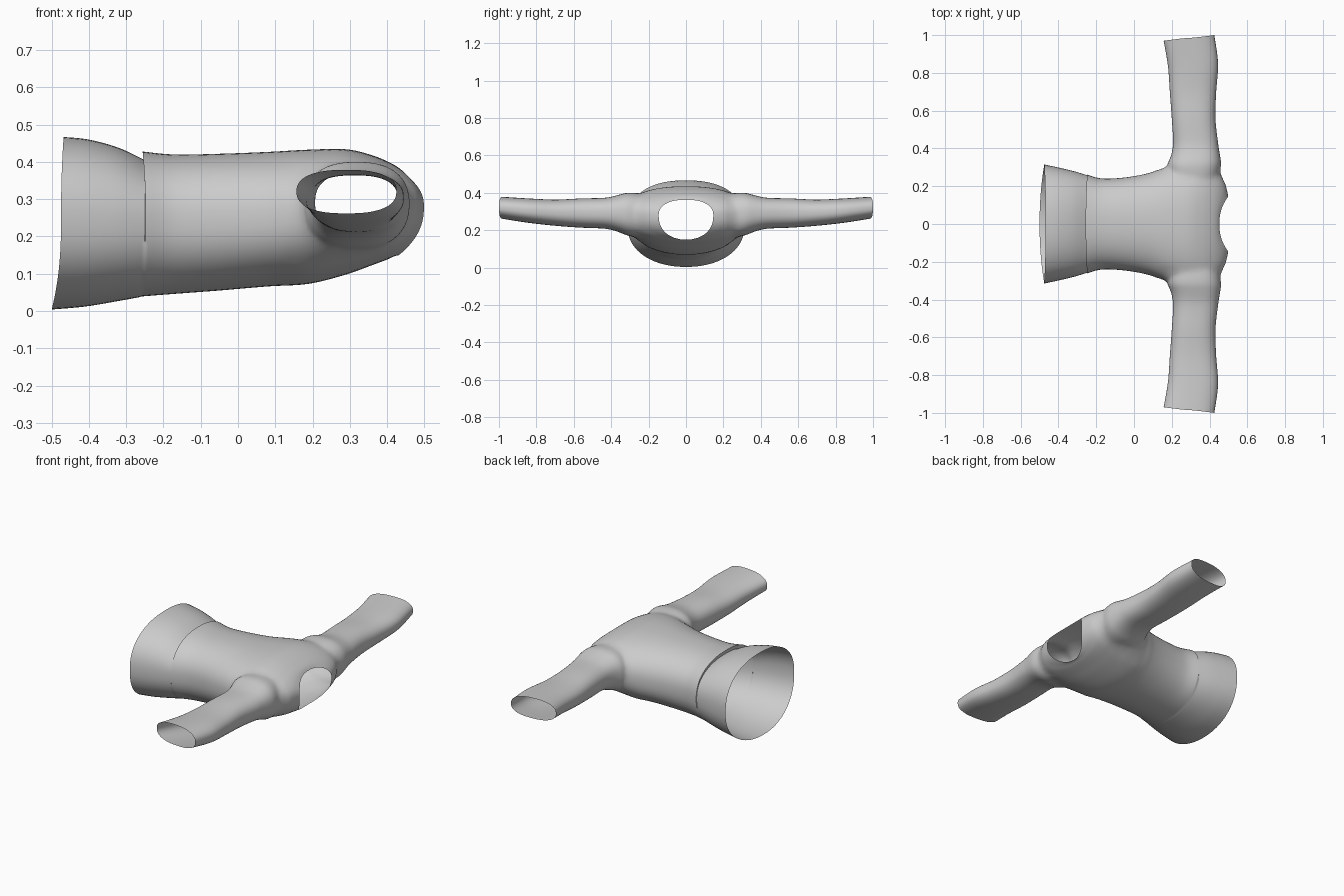
import bpy, bmesh
from math import cos, sin, pi, copysign
from mathutils import Vector

if "Cube" in bpy.data.objects:
    bpy.data.objects.remove(bpy.data.objects["Cube"])

N = 72


def spow(v, n):
    return copysign(abs(v) ** (2 / n), v)


def resample(keys, steps):
    """Smooth (Catmull-Rom) in-betweens for a list of section parameters."""
    out = []
    for i in range(len(keys) - 1):
        p = [keys[max(0, min(len(keys) - 1, i + k))] for k in (-1, 0, 1, 2)]
        for s in range(steps):
            t = s / steps
            out.append([0.5 * (2 * b + (c - a) * t + (2 * a - 5 * b + 4 * c - d) * t * t
                               + (3 * b - a - 3 * c + d) * t ** 3)
                        for a, b, c, d in zip(*p)])
    out.append(list(keys[-1]))
    return out


def torso_ring(k):
    # centre x at top, x at bottom, x at sides, half width, top, bottom, widest height
    xt, xb, xs, w, top, bot, mid = k
    ring = []
    for i in range(N):
        c, s = cos(2 * pi * i / N), sin(2 * pi * i / N)
        x = (xt if s > 0 else xb) * s * s + xs * c * c
        z = mid + spow(s, 2.35) * ((top - mid) if s > 0 else (mid - bot))
        ring.append(Vector((x, w * spow(c, 2.3 if s > 0 else 2.1), z)))
    return ring


def sleeve_ring(k, side):
    y, x0, x1, z0, z1, slant = k
    ring = []
    for i in range(N):
        c, s = cos(2 * pi * i / N), sin(2 * pi * i / N)
        ring.append(Vector(((x0 + x1) / 2 + spow(c, 2.5) * (x1 - x0) / 2,
                            side * (y + slant * (c - 1) / 2),
                            (z0 + z1) / 2 + spow(s, 2.4) * (z1 - z0) / 2)))
    return ring


def loft(name, rings):
    """Tube through rings, closed by fans; returns object and the fan centres."""
    bm = bmesh.new()
    vs = [[bm.verts.new(p) for p in r] for r in rings]
    for a, b in zip(vs, vs[1:]):
        for i in range(N):
            j = (i + 1) % N
            bm.faces.new((a[i], a[j], b[j], b[i]))
    centres = []
    for r in (vs[0], vs[-1]):
        p = sum((v.co for v in r), Vector()) / N
        centres.append(p)
        m = bm.verts.new(p)
        for i in range(N):
            bm.faces.new((r[i], r[(i + 1) % N], m))
    bmesh.ops.recalc_face_normals(bm, faces=bm.faces[:])
    me = bpy.data.meshes.new(name)
    bm.to_mesh(me)
    bm.free()
    ob = bpy.data.objects.new(name, me)
    bpy.context.collection.objects.link(ob)
    return ob, centres


# flared hem band, then body up to the neckline
hem = [(-.468, -.5, -.475, .315, .467, .004, .24),
       (-.40, -.41, -.40, .299, .460, .012, .24),
       (-.32, -.32, -.32, .280, .438, .027, .24),
       (-.25, -.265, -.25, .259, .405, .037, .24)]
body = [(-.256, -.26, -.248, .261, .428, .039, .24),
        (-.17, -.17, -.17, .241, .420, .046, .24),
        (-.05, -.05, -.05, .246, .422, .055, .245),
        (.08, .08, .08, .270, .427, .066, .25),
        (.19, .19, .19, .312, .433, .073, .265),
        (.29, .29, .29, .340, .434, .098, .28),
        (.36, .36, .38, .340, .418, .123, .285),
        (.41, .40, .445, .290, .397, .138, .285),
        (.437, .42, .482, .215, .380, .147, .285),
        (.452, .432, .499, .146, .363, .150, .28)]
rings = [torso_ring(k) for k in resample(hem, 6) + resample(body, 6)]
shirt, openings = loft("shirt", rings)

# sleeves: distance out, x range, z range, cuff slant
arm = [(.15, .22, .41, .19, .37, 0),
       (.24, .19, .445, .165, .395, 0),
       (.31, .175, .462, .170, .402, 0),
       (.36, .195, .457, .190, .390, 0),
       (.43, .207, .445, .208, .374, 0),
       (.56, .200, .431, .214, .370, 0),
       (.70, .190, .435, .224, .364, .005),
       (.85, .180, .445, .240, .370, .015),
       (1.0, .157, .425, .262, .379, .03)]
for side in (-1, 1):
    sleeve, ends = loft("sleeve_helper", [sleeve_ring(k, side) for k in resample(arm, 6)])
    sleeve.hide_render = True
    openings.append(ends[1])
    mod = shirt.modifiers.new("join_sleeve", 'BOOLEAN')
    mod.operation = 'UNION'
    mod.solver = 'EXACT'
    mod.object = sleeve

# apply the union and discard the helpers
dg = bpy.context.evaluated_depsgraph_get()
joined = bpy.data.meshes.new_from_object(shirt.evaluated_get(dg))
shirt.modifiers.clear()
shirt.data = joined
for ob in [o for o in bpy.data.objects if o.name.startswith("sleeve_helper")]:
    bpy.data.objects.remove(ob)

# open hem, neck and cuffs, then soften the armhole joints
bm = bmesh.new()
bm.from_mesh(joined)
caps = {min(bm.verts, key=lambda v: (v.co - p).length) for p in openings}
bmesh.ops.delete(bm, geom=list(caps), context='VERTS')
bmesh.ops.remove_doubles(bm, verts=bm.verts[:], dist=.002)
for _ in range(12):
    near = [v for v in bm.verts if .22 < abs(v.co.y) < .43 and v.co.x > .12]
    bmesh.ops.smooth_vert(bm, verts=near, factor=.5,
                          use_axis_x=True, use_axis_y=True, use_axis_z=True)
bm.to_mesh(joined)
bm.free()

bpy.context.view_layer.objects.active = shirt
shirt.select_set(True)
bpy.ops.object.shade_smooth_by_angle(angle=.9)
